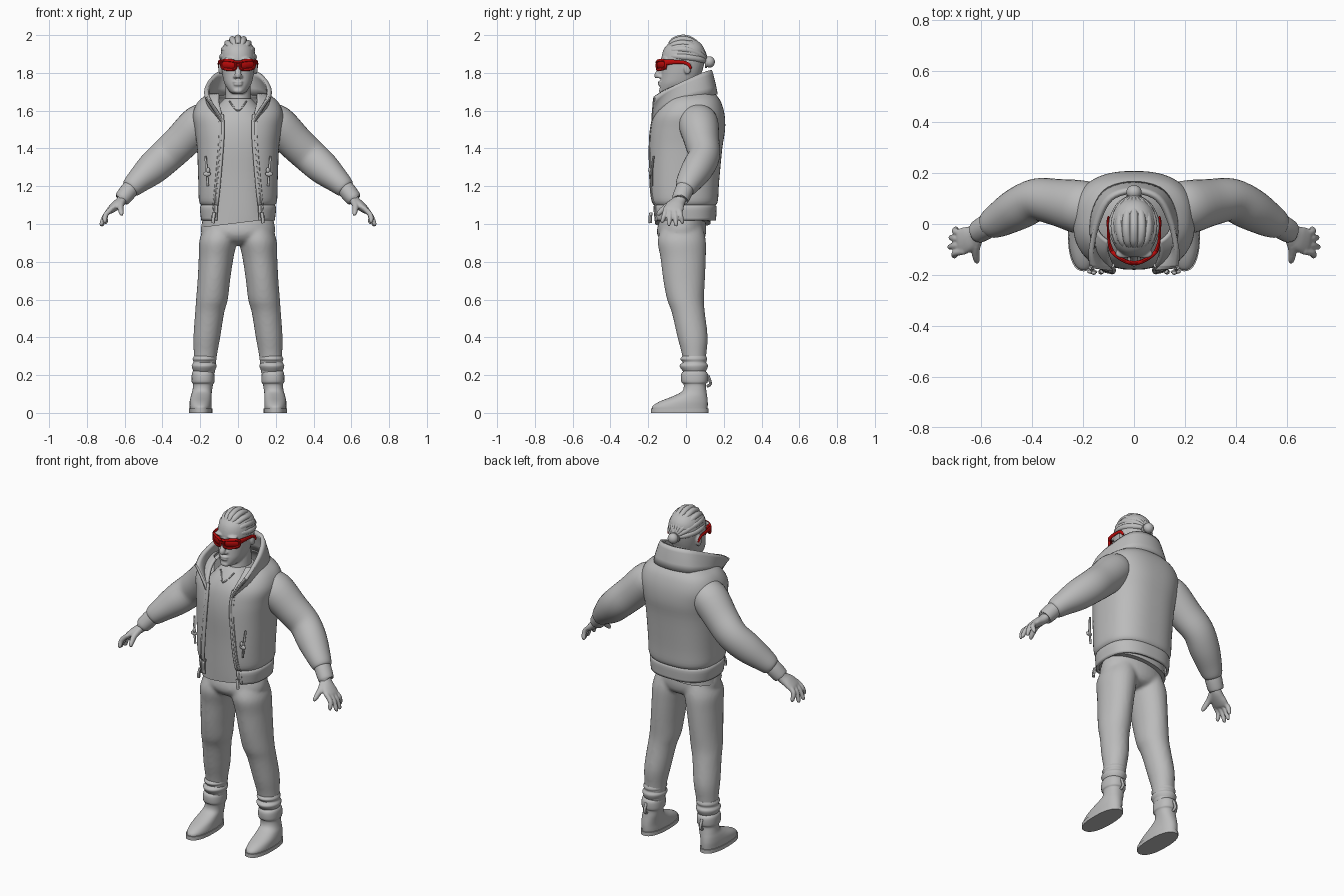
import bpy, bmesh, math
from mathutils import Vector

if "Cube" in bpy.data.objects:
    bpy.data.objects.remove(bpy.data.objects["Cube"])


def material(name, colour):
    mat = bpy.data.materials.new(name)
    mat.use_nodes = True
    mat.diffuse_color = colour
    mat.node_tree.nodes["Principled BSDF"].inputs["Base Color"].default_value = colour
    return mat


GREY = material("plain grey", (0.5, 0.5, 0.5, 1))
RED = material("glossy red", (0.5, 0.003, 0.003, 1))
X, Y = Vector((1, 0, 0)), Vector((0, 1, 0))


def blend(rows, steps):
    """Run a smooth spline through rows of numbers."""
    out = []
    for i in range(len(rows) - 1):
        a, b, c, d = (rows[min(max(i + k, 0), len(rows) - 1)] for k in (-1, 0, 1, 2))
        for s in range(steps):
            t = s / steps
            out.append([q + t * (r - p + t * (2 * p - 5 * q + 4 * r - e + t * (3 * q - p - 3 * r + e))) / 2
                        if steps > 1 else q for p, q, r, e in zip(a, b, c, d)])
    out.append(list(rows[-1]))
    return out


def skin(bm, rings, closed=True):
    """Bridge rings of points with quads; closed rings also get end caps."""
    rings = [[bm.verts.new(p) for p in ring] for ring in rings]
    n = len(rings[0])
    for low, high in zip(rings, rings[1:]):
        for j in range(n if closed else n - 1):
            k = (j + 1) % n
            bm.faces.new((low[j], low[k], high[k], high[j]))
    if closed:
        bm.faces.new(rings[0])
        bm.faces.new(rings[-1])
    return [[v.co.copy() for v in ring] for ring in rings]


def stack(bm, rows, n=36, power=1.0, steps=4):
    """Level rings: centre x, front y, back y, height, half width, optional front gap."""
    rings = []
    for cx, front, back, z, rx, *gap in blend(rows, steps):
        start = math.asin(min(1, gap[0] / rx) ** (1 / power)) if gap else 0
        ring = []
        for j in range(n + bool(gap)):
            t = start + (2 * math.pi - 2 * start) * j / n
            sx, sy = (math.copysign(abs(f(t)) ** power, f(t)) for f in (math.sin, math.cos))
            ring.append((cx + rx * sx, (front + back) / 2 - (back - front) / 2 * sy, z))
        rings.append(ring)
    return skin(bm, rings, closed=len(rows[0]) == 5)


def limb(bm, rows, n=20, steps=4, ref=Y):
    """Rings square to a path: x, y, z, radius across, radius along ref."""
    rows = blend(rows, steps)
    pts = [Vector(r[:3]) for r in rows]
    rings = []
    for i, row in enumerate(rows):
        along = (pts[min(i + 1, len(pts) - 1)] - pts[max(i - 1, 0)]).normalized()
        v = (ref - along * ref.dot(along)).normalized()
        u = v.cross(along)
        rings.append([pts[i] + u * row[3] * math.cos(t) + v * row[4] * math.sin(t)
                      for t in (2 * math.pi * j / n for j in range(n))])
    return skin(bm, rings)


def tube(bm, points, r, steps=3, ref=Y, n=8):
    return limb(bm, [(*p, r, r) for p in points], n, steps, ref)


def ball(bm, centre, size):
    made = bmesh.ops.create_uvsphere(bm, u_segments=20, v_segments=12, radius=1)["verts"]
    for v in made:
        v.co = Vector([c + s * a for c, s, a in zip(centre, size, v.co)])


def finish(name, bm, mat=GREY, mirror=False, thick=0, voxel=0):
    bmesh.ops.recalc_face_normals(bm, faces=bm.faces)
    mesh = bpy.data.meshes.new(name)
    bm.to_mesh(mesh)
    bm.free()
    mesh.materials.append(mat)
    mesh.polygons.foreach_set("use_smooth", [True] * len(mesh.polygons))
    mesh.set_sharp_from_angle(angle=math.radians(45))
    obj = bpy.data.objects.new(name, mesh)
    bpy.context.collection.objects.link(obj)
    if mirror:
        obj.modifiers.new("Mirror", 'MIRROR').use_mirror_merge = False
    if thick:
        mod = obj.modifiers.new("Thickness", 'SOLIDIFY')
        mod.thickness, mod.offset = thick, 0
    if voxel:
        mod = obj.modifiers.new("Fuse", 'REMESH')
        mod.mode, mod.voxel_size, mod.use_smooth_shade = 'VOXEL', voxel, True
        mod = obj.modifiers.new("Soften", 'SMOOTH')
        mod.factor, mod.iterations = 0.5, 4
    return obj


# Trousers: both legs fused to the pelvis
bm = bmesh.new()
for s in (-1, 1):
    stack(bm, [(s * cx, f, b, z, r) for cx, f, b, z, r in (
        (.09, -.13, .09, .98, .09), (.105, -.15, .105, .91, .1), (.116, -.135, .105, .82, .092),
        (.128, -.12, .1, .7, .086), (.138, -.1, .095, .6, .084), (.15, -.075, .1, .53, .077),
        (.165, -.045, .115, .4, .071), (.173, -.02, .107, .3, .061), (.178, -.015, .105, .2, .055))])
stack(bm, [(0, -.13, .1, 1.05, .18), (0, -.155, .107, .96, .197), (0, -.13, .09, .91, .15), (0, -.08, .05, .89, .09)])
finish("trousers", bm, voxel=.01)

# Bunched trouser ends
bm = bmesh.new()
stack(bm, [(.176, -.02, .107, .3, .058), (.177, -.03, .112, .285, .063), (.178, -.018, .107, .268, .058),
           (.179, -.034, .116, .25, .066), (.18, -.02, .108, .225, .058), (.18, -.01, .1, .215, .05)])
finish("trouser_cuff", bm, mirror=True)

# Boots with padded collar, sole and rear pull tab
bm = bmesh.new()
stack(bm, [(.185, -.005, .095, .225, .05), (.185, -.025, .115, .208, .059), (.185, -.025, .115, .165, .06),
           (.185, -.012, .105, .15, .053), (.19, -.02, .108, .115, .052), (.195, -.07, .112, .088, .055),
           (.198, -.14, .115, .06, .058), (.198, -.178, .115, .035, .059), (.198, -.18, .113, .015, .058)], power=.9)
tube(bm, [(.187, .11, .14), (.187, .13, .155), (.187, .115, .2)], .008, ref=X)
finish("boot", bm, mirror=True)
bm = bmesh.new()
stack(bm, [(.198, -.186, .119, z, .062) for z in (0, .022)], power=.85, steps=1)
finish("boot_sole", bm, mirror=True)

# Shirt with a slanted hem
bm = bmesh.new()
stack(bm, [(0, -.165, .13, 1.005, .193), (0, -.168, .13, 1.08, .182), (0, -.172, .14, 1.25, .18),
           (0, -.18, .15, 1.42, .185), (0, -.168, .15, 1.53, .18), (0, -.14, .13, 1.6, .13),
           (0, -.095, .1, 1.655, .08), (0, -.08, .09, 1.665, .07)], power=.85)
for v in bm.verts:
    if v.co.z < 1.03:
        v.co.z += .12 * v.co.x
finish("shirt", bm)
bm = bmesh.new()
tube(bm, [(-.045, -.1, 1.65), (-.02, -.128, 1.615), (0, -.147, 1.6), (.02, -.128, 1.615), (.045, -.1, 1.65)], .004)
finish("necklace", bm)

# Open jacket with a hem band
bm = bmesh.new()
body = stack(bm, [(0, -.178, .152, 1.02, .188, .118), (0, -.182, .155, 1.085, .195, .115),
                  (0, -.176, .15, 1.1, .186, .113), (0, -.19, .162, 1.125, .2, .11),
                  (0, -.197, .168, 1.22, .203, .1), (0, -.196, .185, 1.4, .21, .085),
                  (0, -.188, .2, 1.5, .222, .08), (0, -.168, .197, 1.58, .232, .085),
                  (0, -.125, .178, 1.645, .205, .1), (0, -.085, .15, 1.685, .15, .1)], n=64, power=.78)
finish("jacket_body", bm, thick=.014)

# Flared standing collar
half = [(.082, -.176, 1.54, .168, -.165, 1.67), (.15, -.11, 1.61, .168, -.1, 1.715), (.165, .02, 1.66, .14, .01, 1.765),
        (.115, .125, 1.68, .09, .1, 1.805), (0, .158, 1.685, 0, .128, 1.812)]
rows = blend(half + [(-a, b, c, -d, e, f) for a, b, c, d, e, f in half[-2::-1]], 5)
bm = bmesh.new()
collar = skin(bm, [[Vector(r[:3]).lerp(Vector(r[3:]), t) * (1 if t in (0, 1) else 1.004)
                    for t in (0, .25, .5, .75, 1)] for r in rows], closed=False)
finish("jacket_collar", bm, thick=.02)

# Zip edges, sliders, pockets and seams follow the jacket surface
bm = bmesh.new()
edge = [r[0] for r in body[:29]]
tube(bm, edge, .009, steps=1)
tube(bm, [p + Vector((.017, 0, 0)) for p in edge], .005, steps=1)
tube(bm, collar[0], .008, steps=1)
tube(bm, [(.125, -.185, 1.06), (.13, -.19, 1.03), (.132, -.188, 1.005)], .009)
finish("front_zip", bm, mirror=True)
bm = bmesh.new()
tube(bm, [(.172, -.172, 1.36), (.166, -.181, 1.28), (.16, -.181, 1.2)], .006)
ball(bm, (.164, -.188, 1.265), (.02, .008, .013))
ball(bm, (.158, -.192, 1.285), (.01, .008, .014))
finish("pocket_zip", bm, mirror=True)
bm = bmesh.new()
tube(bm, [body[24 + round(5 * abs(j - 32) / 16)][j] for j in range(16, 49)], .003, steps=1, ref=Vector((0, 0, 1)))
finish("back_yoke_seam", bm)

# Sleeves and wrist cuffs
bm = bmesh.new()
limb(bm, [(.14, .06, 1.565, .07, .08), (.2, .065, 1.535, .1, .105), (.3, .085, 1.435, .096, .092),
          (.38, .095, 1.36, .092, .084), (.455, .06, 1.292, .086, .083), (.525, .02, 1.23, .067, .07),
          (.565, -.002, 1.192, .054, .056), (.574, -.007, 1.183, .04, .042)], n=32)
finish("sleeve", bm, mirror=True)
bm = bmesh.new()
limb(bm, [(.56, 0, 1.2, .045, .048), (.585, -.014, 1.168, .046, .048),
          (.612, -.03, 1.134, .042, .045), (.616, -.032, 1.129, .034, .036)])
finish("wrist_cuff", bm, mirror=True)

# Hands: palm, four fingers and a thumb fused together
bm = bmesh.new()
limb(bm, [(.595, -.022, 1.155, .028, .032), (.62, -.038, 1.12, .027, .036), (.65, -.058, 1.095, .025, .05),
          (.68, -.07, 1.07, .018, .052), (.69, -.072, 1.06, .008, .04)])
tips = [(.7, -.02, 1.0), (.718, -.053, .987), (.722, -.09, .99), (.705, -.125, 1.005)]
for i, (x, y, z) in enumerate(tips):
    root = -.037 - .023 * i
    limb(bm, [(.665, root, 1.085, .014, .014), (.7, root * .6 + y * .4, 1.05, .014, .014),
              (x, y, z + .012, .012, .011), (x, y, z, .006, .006)], n=12)
limb(bm, [(.61, -.05, 1.125, .022, .02), (.622, -.1, 1.095, .017, .017),
          (.618, -.14, 1.06, .014, .013), (.614, -.15, 1.045, .007, .007)], n=12, ref=X)
finish("hand", bm, mirror=True, voxel=.005)

# Head and neck with nose, lips, brow and ears
bm = bmesh.new()
stack(bm, [(0, -.09, .09, 1.58, .08), (0, -.07, .085, 1.65, .07), (0, -.06, .08, 1.72, .066), (0, -.05, .08, 1.8, .06)])
stack(bm, [(0, -.125, -.04, 1.69, .028), (0, -.138, .01, 1.702, .046), (0, -.137, .05, 1.74, .07),
           (0, -.132, .075, 1.78, .081), (0, -.128, .092, 1.83, .089), (0, -.13, .1, 1.88, .092),
           (0, -.115, .095, 1.93, .084), (0, -.08, .068, 1.965, .06), (0, -.04, .03, 1.98, .025)], power=.92)
limb(bm, [(0, -.125, 1.855, .012, .01), (0, -.138, 1.82, .015, .012), (0, -.15, 1.79, .018, .017),
          (0, -.148, 1.773, .012, .015)])
for s in (-1, 1):
    ball(bm, (s * .015, -.138, 1.78), (.011, .012, .01))
    ball(bm, (s * .04, -.115, 1.873), (.035, .02, .01))
    ball(bm, (s * .093, .008, 1.825), (.012, .02, .034))
ball(bm, (0, -.137, 1.752), (.028, .012, .007))
ball(bm, (0, -.137, 1.739), (.025, .012, .008))
ball(bm, (0, -.128, 1.705), (.026, .016, .014))
finish("head", bm, voxel=.005)

# Braided rows drawn back into a small bun
bm = bmesh.new()
for i in range(-4, 5):
    turn = i * math.radians(21)
    path = []
    for k in range(11):
        t = .16 + .84 * k / 10
        swell = math.sin(math.pi * t) ** .65
        path.append((.083 * swell * math.sin(turn), -.125 + .235 * t, 1.885 - .025 * t + .112 * swell * math.cos(turn)))
    limb(bm, [(*p, r, r) for p, r in zip(path, [.01] + [.0175] * 8 + [.014, .01])], n=12, steps=2, ref=X)
finish("braids", bm)
bm = bmesh.new()
ball(bm, (0, .125, 1.858), (.03, .028, .03))
tube(bm, [(0, .1, 1.858), (0, .112, 1.858)], .032, ref=X, n=16)
finish("hair_bun", bm)

# Wraparound glasses: curved lens shield, two rims and side arms
def wrap(x, z, out=0):
    return Vector((x, -.15 - out + 6 * x * x, z))


bm = bmesh.new()
skin(bm, [[wrap(x, 1.864), wrap(x, 1.845), wrap(x, 1.835 - .017 * min(1, abs(x) / .03))]
          for x in (i * .0085 for i in range(-10, 11))], closed=False)
finish("glasses_lens", bm, RED, thick=.01)
bm = bmesh.new()
rim = []
for j in range(33):
    t = 2 * math.pi * j / 32
    c, s = (math.copysign(abs(f(t)) ** .6, f(t)) for f in (math.cos, math.sin))
    rim.append(wrap(.049 + .038 * c, 1.842 + .024 * s + .003 * c, .003))
tube(bm, rim, .008, steps=1)
tube(bm, [wrap(0, 1.857, .004), wrap(.02, 1.857, .004)], .008, ref=X)
limb(bm, [(.088, -.105, 1.855, .016, .009), (.098, -.07, 1.858, .012, .006), (.102, -.01, 1.855, .009, .005),
          (.102, .015, 1.842, .009, .005), (.1, .026, 1.822, .006, .004)], n=12, ref=X)
finish("glasses_frame", bm, RED, mirror=True)
